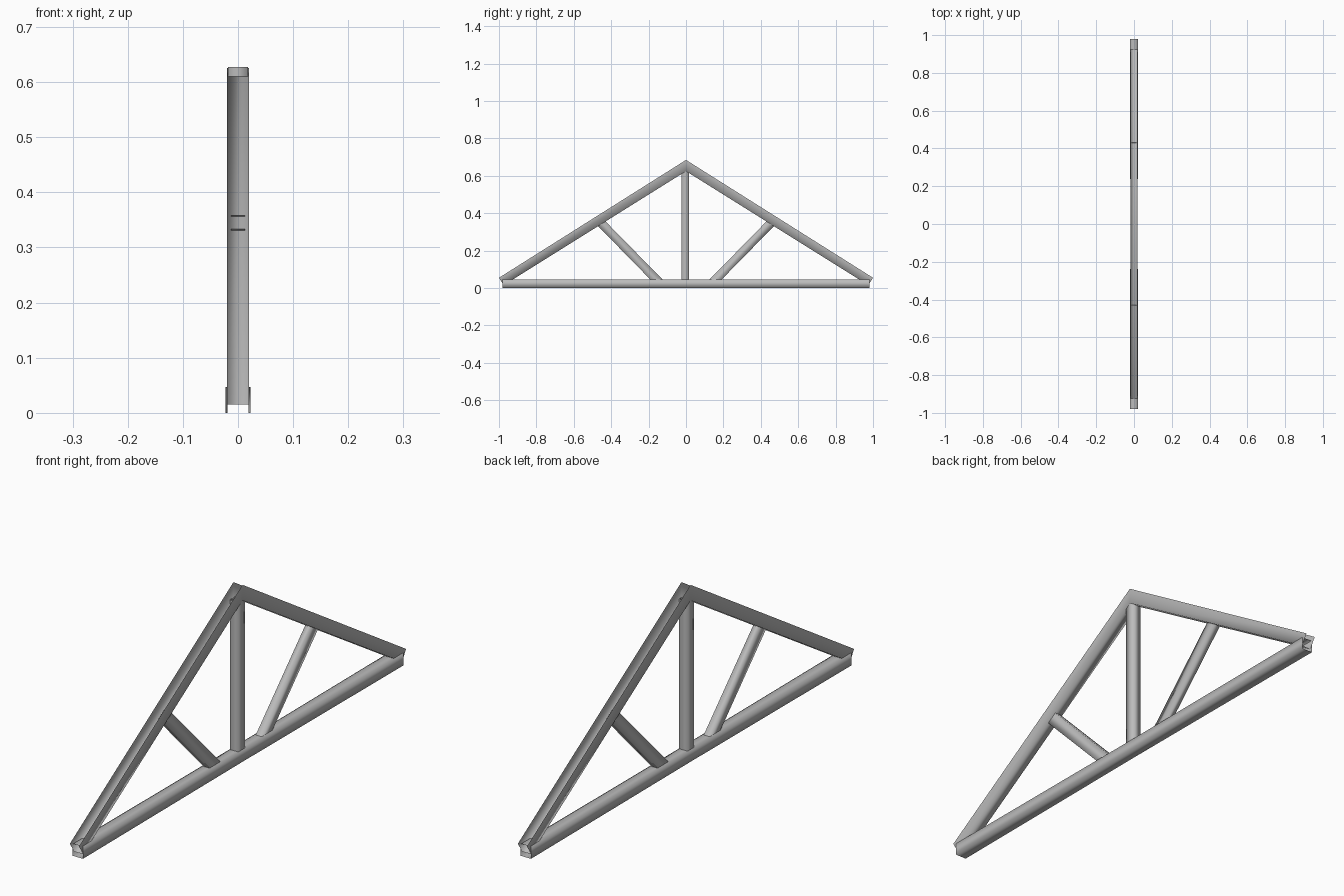
import bpy
import bmesh

cube = bpy.data.objects.get("Cube")
if cube:
    bpy.data.objects.remove(cube, do_unlink=True)

steel = bpy.data.materials.new("grey_steel")
steel.use_nodes = True
GREY = (0.5, 0.5, 0.5, 1)
steel.diffuse_color = GREY
steel.node_tree.nodes["Principled BSDF"].inputs["Base Color"].default_value = GREY


def loft(name, sections, closed=True):
    """Skin a sheet-metal member through matching cross-sections."""
    bm = bmesh.new()
    rings = [[bm.verts.new(p) for p in ring] for ring in sections]
    count = len(rings[0])
    for a, b in zip(rings, rings[1:]):
        for i in range(count if closed else count - 1):
            j = (i + 1) % count
            bm.faces.new((a[i], a[j], b[j], b[i]))
    bmesh.ops.recalc_face_normals(bm, faces=bm.faces)
    for f in bm.faces:
        f.smooth = True
    mesh = bpy.data.meshes.new(name)
    bm.to_mesh(mesh)
    bm.free()
    mesh.materials.append(steel)
    obj = bpy.data.objects.new(name, mesh)
    bpy.context.collection.objects.link(obj)
    return obj


def tube_section(w, p, q):
    """Rectangular ring of half width w between two (y, z) points."""
    return [(-w, *p), (w, *p), (w, *q), (-w, *q)]


# Bottom chord: hollow section, slightly waisted at midspan
loft("bottom_chord", [tube_section(w, (y, 0), (y, 0.047))
                      for y, w in ((-0.98, 0.0225), (0, 0.019), (0.98, 0.0225))])

# Rafters: one mitred channel, open on its upper side
W = 0.0195
rafter_line = [((-1, 0.055), (-0.975, 0.015)),
               ((0, 0.685), (0, 0.625)),
               ((1, 0.055), (0.975, 0.015))]
loft("rafters", [[(-W, *top), (-W, *web), (W, *web), (W, *top)]
                 for top, web in rafter_line], closed=False)

# Centre post
loft("centre_post", [tube_section(0.018, (-0.024, z), (0.016, z))
                     for z in (0.04, 0.627)])

# Diagonal struts, mirrored about the post
for side, label in ((-1, "front"), (1, "back")):
    foot = tube_section(0.013, (side * 0.12, 0.04), (side * 0.185, 0.04))
    head = tube_section(0.013, (side * 0.432, 0.358), (side * 0.472, 0.333))
    loft(label + "_strut", [foot, head])
